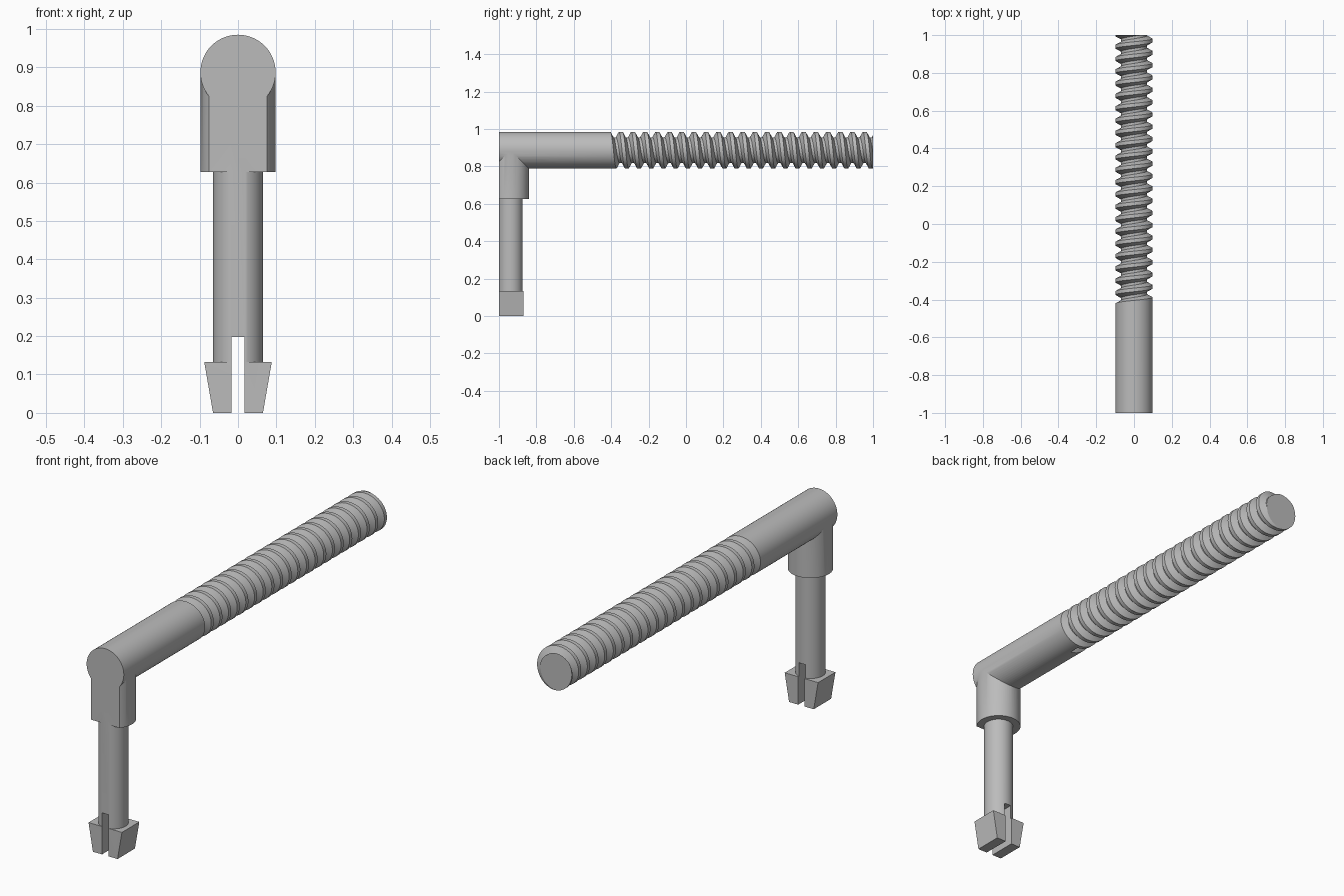
import bpy, bmesh, math
from mathutils import Vector

SIDES = 64
FRONT = -1.0            # flat front plane shared by every part
ARM_R, ARM_Z = 0.098, 0.887
POST_Y = -0.938

cube = bpy.data.objects.get("Cube")
if cube:
    bpy.data.objects.remove(cube, do_unlink=True)

grey = bpy.data.materials.new("plain grey")
grey.use_nodes = True
colour = (0.5, 0.5, 0.5, 1)
grey.diffuse_color = colour
grey.node_tree.nodes["Principled BSDF"].inputs["Base Color"].default_value = colour


def finish(bm, name):
    bmesh.ops.recalc_face_normals(bm, faces=bm.faces[:])
    mesh = bpy.data.meshes.new(name)
    bm.to_mesh(mesh)
    bm.free()
    mesh.materials.append(grey)
    obj = bpy.data.objects.new(name, mesh)
    bpy.context.collection.objects.link(obj)
    return obj


def trim(bm, y, direction):
    """Cut away everything past the plane at y and cap the opening."""
    bmesh.ops.bisect_plane(bm, geom=bm.verts[:] + bm.edges[:] + bm.faces[:], dist=1e-6,
                           plane_co=(0, y, 0), plane_no=(0, direction, 0), clear_outer=True)
    bmesh.ops.holes_fill(bm, edges=[e for e in bm.edges if e.is_boundary], sides=0)


def extrude(name, points, direction, front_cut=False):
    bm = bmesh.new()
    face = bm.faces.new([bm.verts.new(p) for p in points])
    new = bmesh.ops.extrude_face_region(bm, geom=[face])["geom"]
    bmesh.ops.translate(bm, vec=direction, verts=[v for v in new if isinstance(v, bmesh.types.BMVert)])
    if front_cut:
        trim(bm, FRONT, -1)
    return finish(bm, name)


def post(name, radius, bottom, top):
    ring = [(radius * math.sin(a), POST_Y + radius * math.cos(a), bottom)
            for a in (math.tau * i / SIDES for i in range(SIDES))]
    return extrude(name, ring, (0, 0, top - bottom), front_cut=True)


def threaded_arm():
    """Round bar whose rear part carries a helical trapezoid groove."""
    pitch, start, turns = 0.0652, -0.437, 24
    groove = [(0, ARM_R), (0.016, 0.068), (0.030, 0.068), (0.046, ARM_R)]
    bm = bmesh.new()

    def vert(i, y, r):
        a = math.tau * i / SIDES - math.pi
        return bm.verts.new((r * math.sin(a), y, ARM_Z + r * math.cos(a)))

    front = [vert(i, FRONT, ARM_R) for i in range(SIDES)]
    helix = [[vert(i, start + pitch * i / SIDES + dy, r) for dy, r in groove]
             for i in range(SIDES * turns)]
    # smooth barrel up to the first groove edge
    bm.faces.new(front)
    for i in range(SIDES - 1):
        bm.faces.new((front[i], front[i + 1], helix[i + 1][0], helix[i][0]))
    bm.faces.new((front[-1], front[0], helix[0][0], helix[0][3], helix[SIDES][0], helix[SIDES - 1][0]))
    # blunt wall where the groove begins, then the thread itself
    bm.faces.new(helix[0])
    for i in range(SIDES * (turns - 1) - 1):
        a = helix[i] + [helix[i + SIDES][0]]
        b = helix[i + 1] + [helix[i + 1 + SIDES][0]]
        for k in range(len(groove)):
            bm.faces.new((a[k], b[k], b[k + 1], a[k + 1]))
    trim(bm, 1.0, 1)
    return finish(bm, "threaded_arm")


def combine(target, tool, operation):
    mod = target.modifiers.new(operation.lower(), "BOOLEAN")
    mod.operation, mod.solver, mod.object = operation, "EXACT", tool
    bpy.context.view_layer.objects.active = target
    bpy.ops.object.modifier_apply(modifier=mod.name)
    bpy.data.objects.remove(tool, do_unlink=True)


# upright: collar, thin pin and flared snap foot
upright = post("collar_and_pin", 0.0975, 0.627, 0.885)
combine(upright, post("pin", 0.065, 0.10, 0.70), "UNION")
foot = extrude("foot", [(-0.065, FRONT, 0), (0.065, FRONT, 0), (0.088, FRONT, 0.133),
                        (-0.088, FRONT, 0.133)], (0, 0.131, 0))
combine(upright, foot, "UNION")

# slot that splits the foot into two prongs
slot = extrude("slot_cutter", [(-0.017, -1.1, -0.1), (0.017, -1.1, -0.1), (0.017, -1.1, 0.198),
                               (-0.017, -1.1, 0.198)], (0, 0.4, 0))
slot.hide_render = True
combine(upright, slot, "DIFFERENCE")

hook = threaded_arm()
combine(hook, upright, "UNION")
hook.name = "threaded_hook"

bpy.ops.object.select_all(action="DESELECT")
hook.select_set(True)
bpy.context.view_layer.objects.active = hook
bpy.ops.object.shade_smooth_by_angle(angle=math.radians(25))
